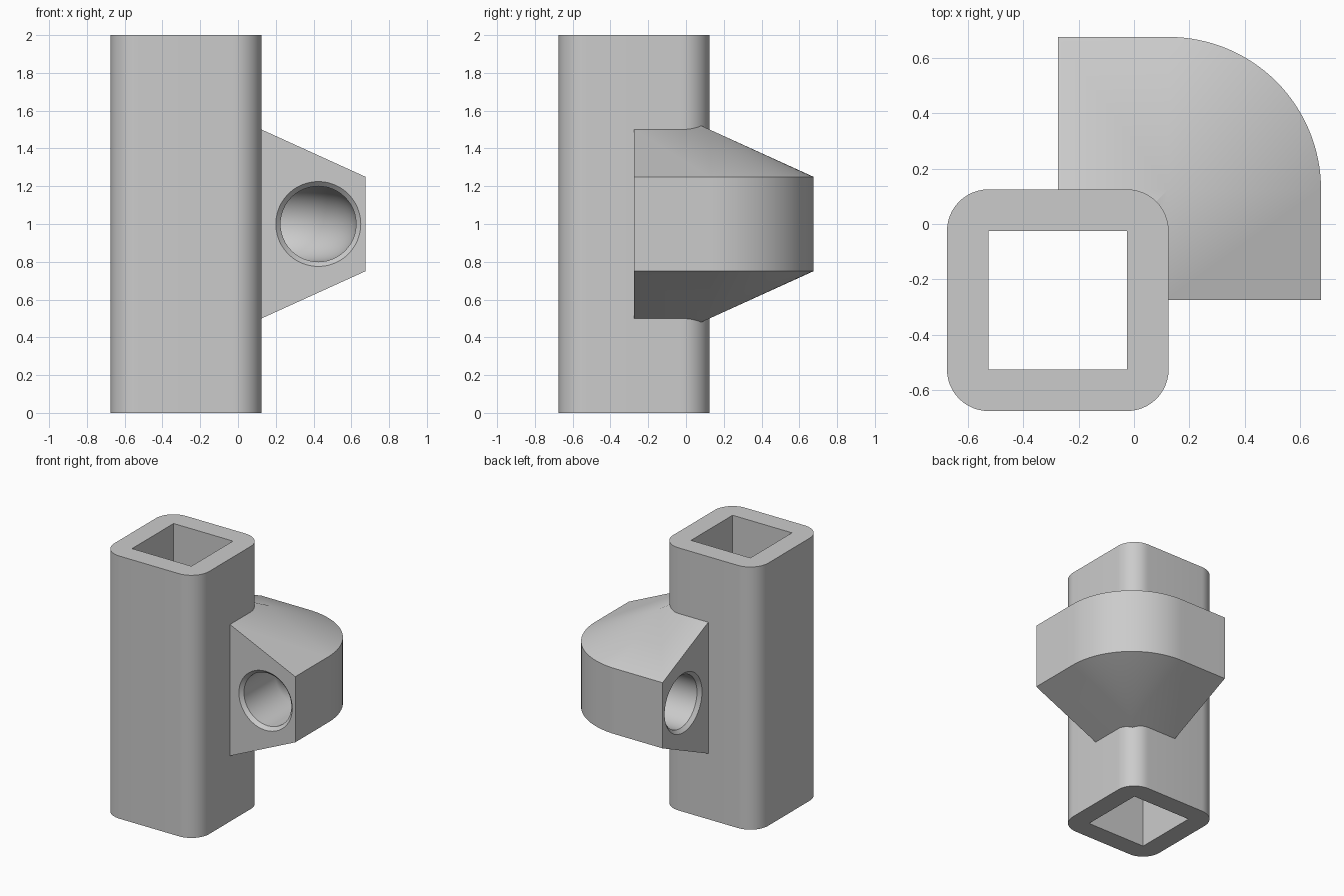
import bpy, bmesh
from math import sin, cos, pi, radians
from mathutils import Vector

cube = bpy.data.objects.get("Cube")
if cube:
    bpy.data.objects.remove(cube, do_unlink=True)

grey = bpy.data.materials.new("light grey")
grey.use_nodes = True
grey.diffuse_color = (0.6, 0.6, 0.6, 1)
grey.node_tree.nodes["Principled BSDF"].inputs["Base Color"].default_value = (0.6, 0.6, 0.6, 1)

HEIGHT = 2.0
MID = HEIGHT / 2
LOW, HIGH = -0.675, 0.125      # outer walls of the post
END = -0.275                   # flat ends of the collar
AXIS = HIGH                    # the collar turns round this vertical axis
ARC_STEPS = 32


def loft(name, rings, closed):
    """Skin rings of points; the rings join up in a loop or get end caps."""
    bm = bmesh.new()
    loops = [[bm.verts.new(p) for p in ring] for ring in rings]
    pairs = list(zip(loops, loops[1:]))
    if closed:
        pairs.append((loops[-1], loops[0]))
    else:
        bm.faces.new(loops[0])
        bm.faces.new(loops[-1])
    for a, b in pairs:
        for i in range(len(a)):
            j = (i + 1) % len(a)
            bm.faces.new((a[i], a[j], b[j], b[i]))
    bmesh.ops.remove_doubles(bm, verts=bm.verts, dist=1e-5)
    bmesh.ops.recalc_face_normals(bm, faces=bm.faces)
    mesh = bpy.data.meshes.new(name)
    bm.to_mesh(mesh)
    bm.free()
    mesh.materials.append(grey)
    obj = bpy.data.objects.new(name, mesh)
    bpy.context.collection.objects.link(obj)
    return obj


def smooth(obj):
    bpy.ops.object.select_all(action='DESELECT')
    obj.select_set(True)
    bpy.context.view_layer.objects.active = obj
    bpy.ops.object.shade_smooth_by_angle(angle=radians(20))


# Square tube with rounded outside corners and a sharp square hole
centre = (LOW + HIGH) / 2
radius, inner_half = 0.15, 0.25
core = (HIGH - LOW) / 2 - radius
outer, inner = [], []
for corner in range(4):
    sx = 1 if corner in (0, 3) else -1
    sy = 1 if corner < 2 else -1
    for step in range(13):
        a = (corner + step / 12) * pi / 2
        outer.append((centre + sx * core + radius * cos(a),
                      centre + sy * core + radius * sin(a)))
        inner.append((centre + sx * inner_half, centre + sy * inner_half))
post = loft("post", [[(x, y, z) for x, y in ring] for ring, z in
                     ((outer, 0), (outer, HEIGHT), (inner, HEIGHT), (inner, 0))], True)
smooth(post)

# Path round the post corner: root inside the wall, axis point, outward direction
arc = [(cos(i / ARC_STEPS * pi / 2), sin(i / ARC_STEPS * pi / 2)) for i in range(ARC_STEPS + 1)]
turn = [(Vector((0, 0)), Vector((AXIS, AXIS)), Vector(d)) for d in arc]
first = (Vector((0, END)), Vector((AXIS, END)), Vector((1, 0)))
last = (Vector((END, 0)), Vector((END, AXIS)), Vector((0, 1)))

# Tapered collar wrapping the corner
REACH, TALL, SHORT = 0.55, 0.5, 0.25
root_half = TALL + (TALL - SHORT) / REACH * AXIS


def collar_ring(root, axis, out):
    side = [(root, root_half), (axis, TALL), (axis + out * REACH, SHORT)]
    return ([(p.x, p.y, MID + h) for p, h in side] +
            [(p.x, p.y, MID - h) for p, h in reversed(side)])


collar = loft("collar", [collar_ring(*s) for s in [first] + turn + [last]], False)

# Curved bore through the collar, with chamfered mouths
BORE, CHAMFER, OVER = 0.2, 0.025, 0.02


def bore_ring(axis, out, r):
    ring = []
    for i in range(48):
        a = i / 48 * 2 * pi
        p = axis + out * (0.3 + r * cos(a))
        ring.append((p.x, p.y, MID + r * sin(a)))
    return ring


mouth = [(END - OVER, BORE + CHAMFER + OVER), (END + CHAMFER, BORE)]
rings = [bore_ring(Vector((AXIS, y)), first[2], r) for y, r in mouth]
rings += [bore_ring(axis, out, BORE) for _, axis, out in turn]
rings += [bore_ring(Vector((x, AXIS)), last[2], r) for x, r in reversed(mouth)]
cutter = loft("bore_cutter", rings, False)
cutter.hide_render = True

cut = collar.modifiers.new("bore", 'BOOLEAN')
cut.operation = 'DIFFERENCE'
cut.solver = 'EXACT'
cut.object = cutter
bpy.context.view_layer.objects.active = collar
bpy.ops.object.modifier_apply(modifier=cut.name)
bpy.data.objects.remove(cutter, do_unlink=True)
smooth(collar)
